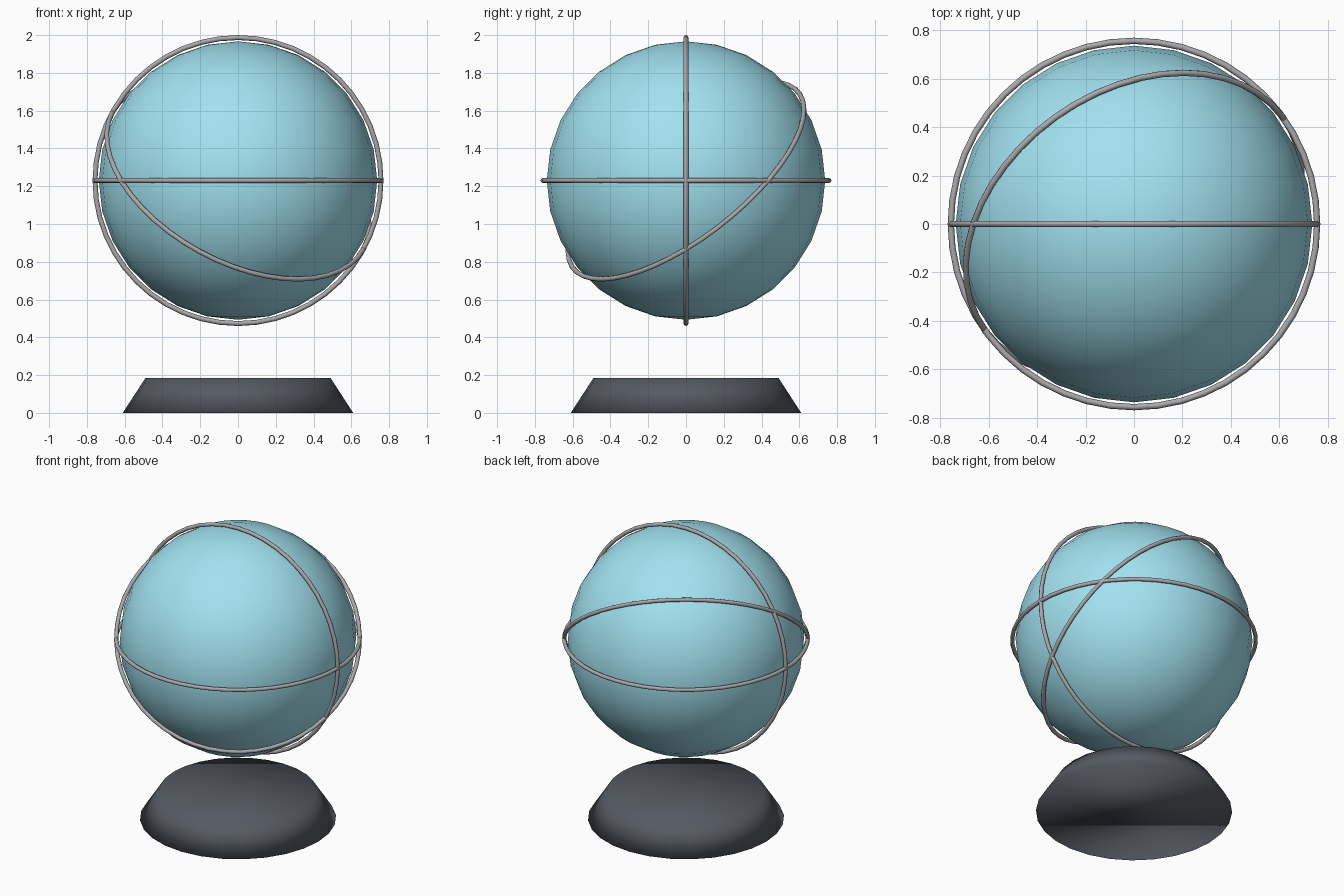
import bpy
from math import pi

if "Cube" in bpy.data.objects:
    bpy.data.objects.remove(bpy.data.objects["Cube"])

CENTRE = (0, 0, 1.23)


def material(name, rgb):
    mat = bpy.data.materials.new(name)
    mat.diffuse_color = (*rgb, 1)
    mat.use_nodes = True
    mat.node_tree.nodes["Principled BSDF"].inputs["Base Color"].default_value = mat.diffuse_color
    return mat


def finish(name, mat):
    obj = bpy.context.object
    obj.name = name
    obj.data.materials.append(mat)
    bpy.ops.object.shade_smooth()
    return obj


glass = material("pale_blue", (0.36, 0.76, 0.87))
metal = material("metal", (0.40, 0.40, 0.42))
dark = material("dark_grey", (0.09, 0.10, 0.12))

# Globe
bpy.ops.mesh.primitive_uv_sphere_add(segments=28, ring_count=14, radius=0.737, location=CENTRE)
finish("globe", glass)

# Three thin rings around the globe: level, upright and tilted
for name, rot in (("level_ring", (0, 0, 0)),
                  ("upright_ring", (pi / 2, 0, 0)),
                  ("tilted_ring", (0.6, 0.5, 0))):
    bpy.ops.mesh.primitive_torus_add(major_segments=48, minor_segments=8, major_radius=0.757,
                                     minor_radius=0.013, location=CENTRE, rotation=rot)
    finish(name, metal)

# Tapered base, separate from the globe
bpy.ops.mesh.primitive_cone_add(vertices=28, radius1=0.61, radius2=0.49, depth=0.185,
                                location=(0, 0, 0.0925))
finish("base", dark)
